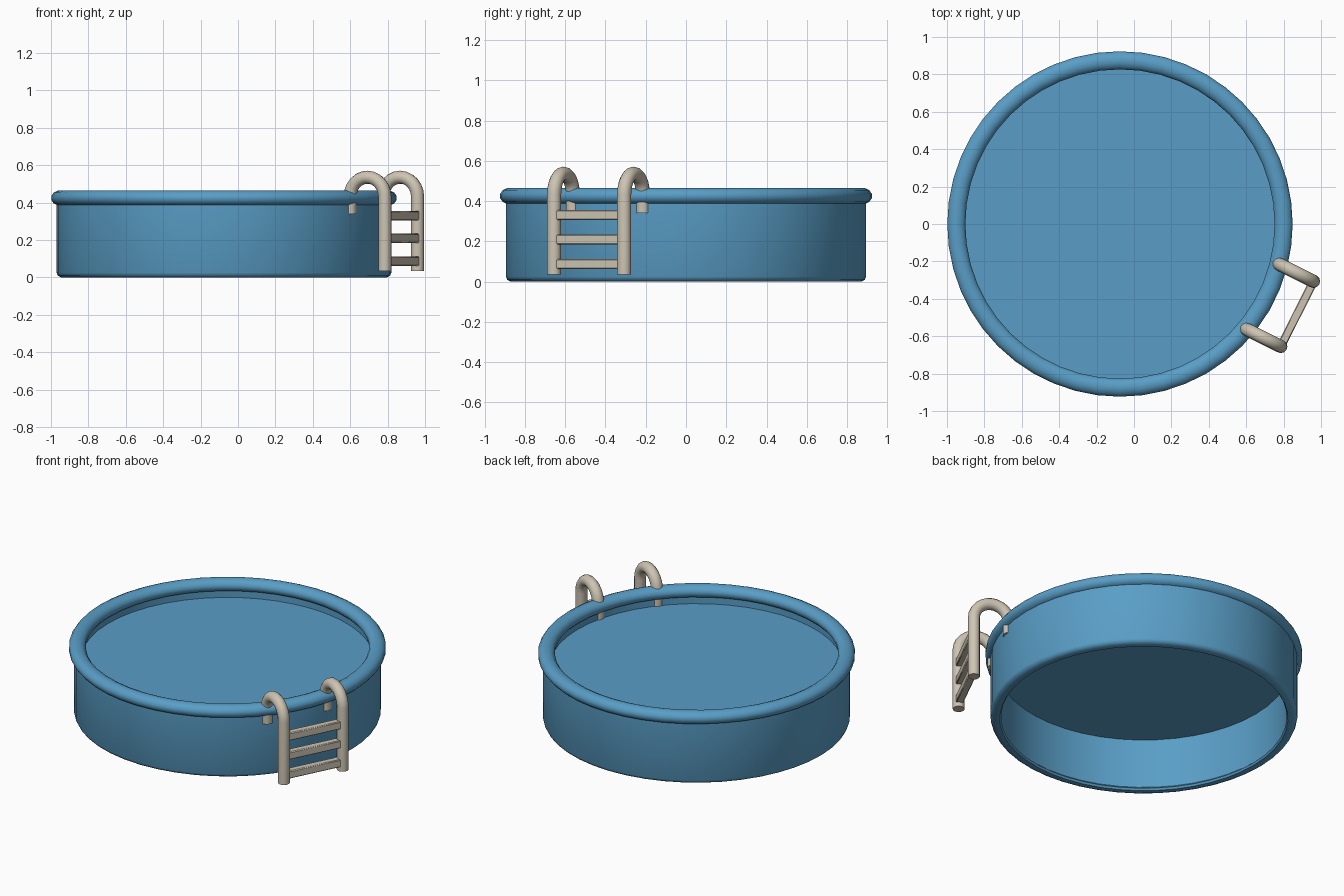
import bpy, math
from mathutils import Vector

if "Cube" in bpy.data.objects:
    bpy.data.objects.remove(bpy.data.objects["Cube"])

CX = -0.075      # pool axis
SEG = 48


def material(name, rgb):
    m = bpy.data.materials.new(name)
    m.diffuse_color = (*rgb, 1)
    m.use_nodes = True
    m.node_tree.nodes["Principled BSDF"].inputs["Base Color"].default_value = m.diffuse_color
    return m


blue = material("pool blue", (0.10, 0.34, 0.565))
cream = material("ladder cream", (0.61, 0.555, 0.45))


def finish(ob, mat, angle=40):
    ob.data.materials.append(mat)
    bpy.ops.object.select_all(action='DESELECT')
    ob.select_set(True)
    bpy.context.view_layer.objects.active = ob
    if ob.type == 'CURVE':
        bpy.ops.object.convert(target='MESH')
    bpy.ops.object.shade_smooth_by_angle(angle=math.radians(angle))


def lathe(name, profile, mat, angle=40):
    """Revolve a closed (radius, height) profile round the pool axis."""
    n = len(profile)
    verts = [(CX + r * math.cos(a), r * math.sin(a), z)
             for a in (2 * math.pi * i / SEG for i in range(SEG))
             for r, z in profile]
    faces = []
    for i in range(SEG):
        a, b = i * n, (i + 1) % SEG * n
        for j in range(n):
            k = (j + 1) % n
            faces.append((a + j, b + j, b + k, a + k))
    me = bpy.data.meshes.new(name)
    me.from_pydata(verts, [], faces)
    ob = bpy.data.objects.new(name, me)
    bpy.context.collection.objects.link(ob)
    finish(ob, mat, angle)
    return ob


# Wall, open at the bottom with a rolled lip
lathe("pool_wall", [(0.84, 0.0), (0.87, 0.0), (0.888, 0.009), (0.895, 0.025),
                    (0.895, 0.42), (0.853, 0.42), (0.853, 0.03), (0.832, 0.012)], blue)

# Padded rim
rim = [(0.875 + 0.05 * math.cos(t), 0.425 + 0.041 * math.sin(t))
       for t in (math.pi * (2 * i + 1) / 12 for i in range(12))]
lathe("rim", rim, blue)

# Water surface
bpy.ops.mesh.primitive_circle_add(vertices=SEG, radius=0.856, fill_type='NGON',
                                  location=(CX, 0, 0.348))
water = bpy.context.object
water.name = "water"
finish(water, blue)

# Ladder frame: the two post feet and the direction pointing into the pool
feet = [Vector((0.785, -0.655, 0.035)), Vector((0.96, -0.307, 0.035))]
inward = Vector((-0.894, 0.447, 0))
BEND = 0.104

# Hooked rails
for side, foot in zip(("left", "right"), feet):
    path = [foot]
    for i in range(13):
        t = math.pi * i / 12
        p = foot + inward * BEND * (1 - math.cos(t))
        p.z = 0.432 + BEND * math.sin(t)
        path.append(p)
    tip = path[-1].copy()
    tip.z = 0.34
    path.append(tip)
    cu = bpy.data.curves.new(side + "_rail", 'CURVE')
    cu.dimensions = '3D'
    cu.bevel_depth = 0.035
    cu.bevel_resolution = 4
    cu.use_fill_caps = True
    sp = cu.splines.new('POLY')
    sp.points.add(len(path) - 1)
    for pt, co in zip(sp.points, path):
        pt.co = (*co, 1)
    rail = bpy.data.objects.new(side + "_rail", cu)
    bpy.context.collection.objects.link(rail)
    finish(rail, cream, 50)

# Rungs
span = feet[1] - feet[0]
mid = (feet[0] + feet[1]) / 2
for i, z in enumerate((0.087, 0.209, 0.331)):
    bpy.ops.mesh.primitive_cube_add(size=1, location=(mid.x, mid.y, z),
                                    rotation=(0, 0, math.atan2(span.y, span.x)))
    rung = bpy.context.object
    rung.name = "rung_%d" % (i + 1)
    rung.scale = (span.length - 0.03, 0.045, 0.05)
    bpy.ops.object.transform_apply(location=False, rotation=False, scale=True)
    bev = rung.modifiers.new("soft_edges", 'BEVEL')
    bev.width = 0.005
    bev.segments = 1
    finish(rung, cream, 30)
